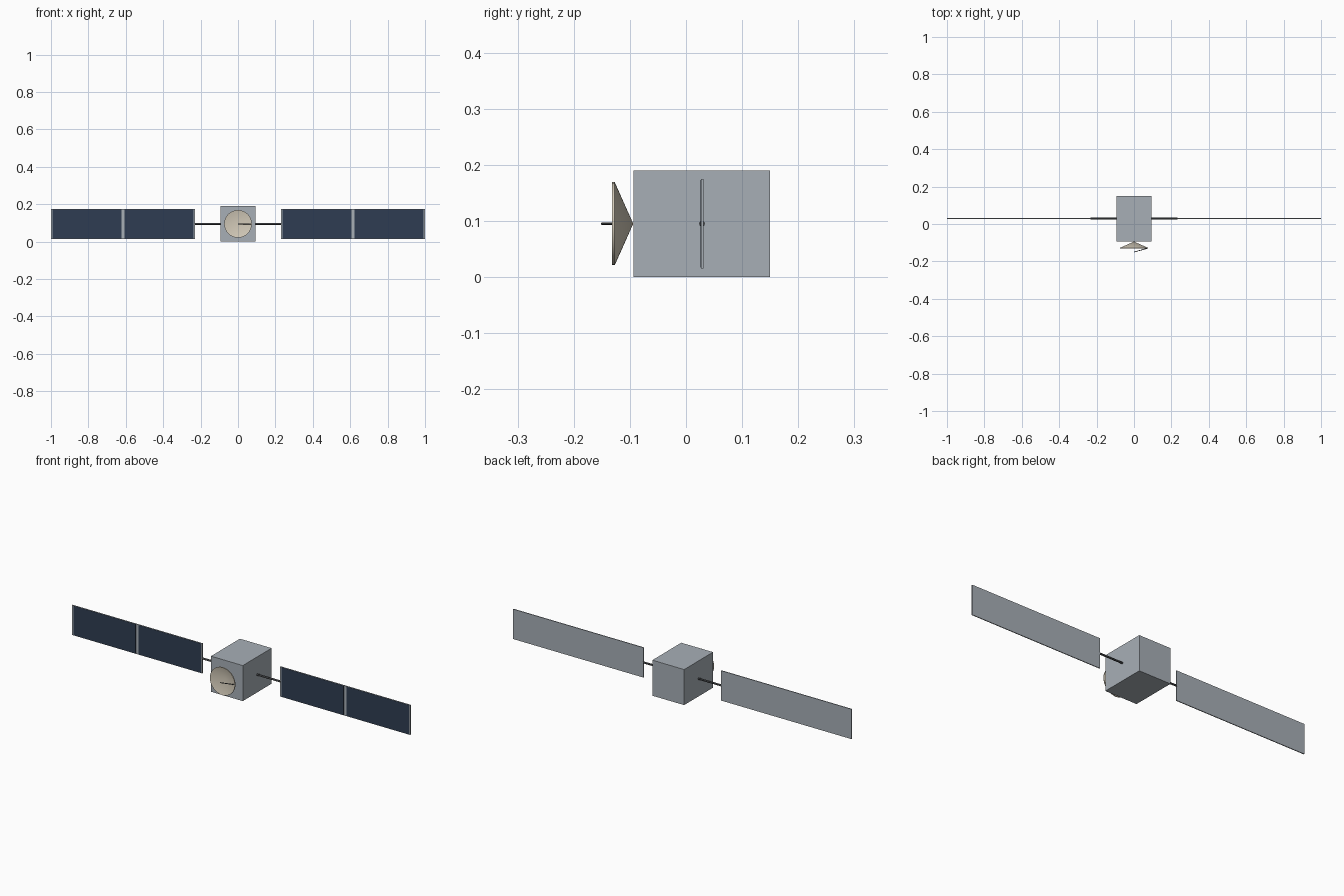
import bpy
import bmesh
import math
from mathutils import Vector

cube = bpy.data.objects.get("Cube")
if cube:
    bpy.data.objects.remove(cube, do_unlink=True)


def material(name, rgb):
    mat = bpy.data.materials.new(name)
    mat.use_nodes = True
    color = (*rgb, 1)
    mat.diffuse_color = color
    mat.node_tree.nodes["Principled BSDF"].inputs["Base Color"].default_value = color
    return mat


GREY = material("satellite_grey", (0.39, 0.43, 0.47))
BLUE = material("solar_blue", (0.028, 0.046, 0.084))
CREAM = material("dish_cream", (0.66, 0.60, 0.49))
DARK = material("dark_metal", (0.07, 0.075, 0.08))

MID_Z = 0.095
WING_Y = 0.0285


def add_object(name, bm, mat, smooth=False):
    bmesh.ops.recalc_face_normals(bm, faces=bm.faces)
    mesh = bpy.data.meshes.new(name)
    bm.to_mesh(mesh)
    bm.free()
    mesh.materials.append(mat)
    obj = bpy.data.objects.new(name, mesh)
    bpy.context.collection.objects.link(obj)
    if smooth:
        bpy.ops.object.select_all(action="DESELECT")
        obj.select_set(True)
        bpy.context.view_layer.objects.active = obj
        bpy.ops.object.shade_smooth_by_angle(angle=math.radians(30))
    return obj


def box(name, low, high, mat):
    low, high = Vector(low), Vector(high)
    bm = bmesh.new()
    bmesh.ops.create_cube(bm, size=1)
    bmesh.ops.scale(bm, vec=high - low, verts=bm.verts)
    bmesh.ops.translate(bm, vec=(low + high) / 2, verts=bm.verts)
    return add_object(name, bm, mat)


def rod(name, start, end, radius, mat):
    start, end = Vector(start), Vector(end)
    axis = end - start
    bm = bmesh.new()
    bmesh.ops.create_cone(bm, cap_ends=True, segments=12, radius1=radius,
                          radius2=radius, depth=axis.length)
    bmesh.ops.rotate(bm, verts=bm.verts,
                     matrix=axis.to_track_quat("Z", "Y").to_matrix())
    bmesh.ops.translate(bm, vec=(start + end) / 2, verts=bm.verts)
    return add_object(name, bm, mat, smooth=True)


def lathe(name, profile, segments, mat):
    """Spin a (radius, y) profile about the y axis."""
    bm = bmesh.new()
    verts = [bm.verts.new((r, y, MID_Z)) for r, y in profile]
    edges = [bm.edges.new(pair) for pair in zip(verts, verts[1:])]
    bmesh.ops.spin(bm, geom=verts + edges, cent=(0, 0, MID_Z), axis=(0, 1, 0),
                   angle=math.tau, steps=segments)
    bmesh.ops.remove_doubles(bm, verts=bm.verts, dist=0.0001)
    return add_object(name, bm, mat, smooth=True)


# Main body
box("body", (-0.094, -0.094, 0), (0.094, 0.15, 0.19), GREY)

# Solar wings: boom, backing panel and two cell sheets per side
for side, sign in (("left", 1), ("right", -1)):
    rod(f"{side}_boom", (sign * 0.085, WING_Y, MID_Z),
        (sign * 0.232, WING_Y, MID_Z), 0.005, DARK)

    def wing_box(name, x0, x1, y0, y1, half_height, mat):
        xs = sorted((sign * x0, sign * x1))
        box(f"{side}_{name}", (xs[0], y0, MID_Z - half_height),
            (xs[1], y1, MID_Z + half_height), mat)

    wing_box("panel", 0.23, 1.0, WING_Y - 0.002, WING_Y + 0.0025, 0.08, GREY)
    for label, x0, x1 in (("inner", 0.238, 0.607), ("outer", 0.623, 0.992)):
        wing_box(f"{label}_cells", x0, x1, WING_Y - 0.003, WING_Y - 0.0018,
                 0.078, BLUE)

# Dish antenna: shallow cone with a thin lip
lathe("dish", [(0, -0.094), (0.074, -0.127), (0.074, -0.132),
               (0.071, -0.132), (0, -0.099)], 32, CREAM)

# Feed arm from the dish rim to the focus
rod("feed_arm", (0.071, -0.130, MID_Z), (0, -0.15, MID_Z), 0.002, DARK)
